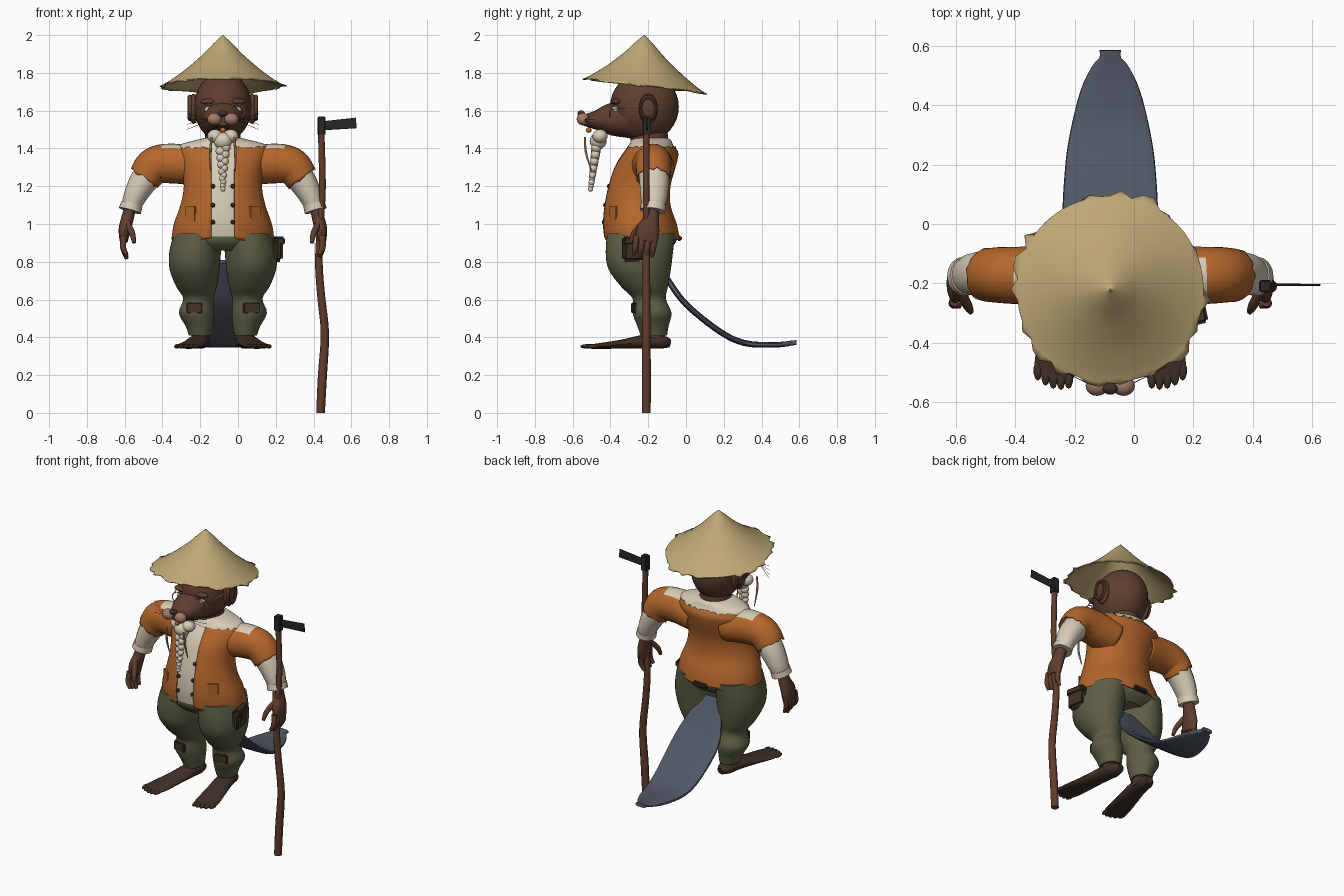
import bpy, bmesh, math, random
from mathutils import Vector, Matrix

random.seed(4)
if "Cube" in bpy.data.objects:
    bpy.data.objects.remove(bpy.data.objects["Cube"])
CX = -0.08  # body centre line


def material(name, r, g, b):
    m = bpy.data.materials.new(name)
    m.use_nodes = True
    m.diffuse_color = (r, g, b, 1)
    m.node_tree.nodes["Principled BSDF"].inputs["Base Color"].default_value = (r, g, b, 1)
    return m


straw = material("straw", 0.52, 0.39, 0.18)
orange = material("orange cloth", 0.46, 0.135, 0.025)
skin = material("brown fur", 0.115, 0.048, 0.028)
olive = material("olive cloth", 0.11, 0.11, 0.06)
cream = material("cream cloth", 0.68, 0.6, 0.47)
slate = material("slate tail", 0.08, 0.095, 0.13)
dark = material("dark leather", 0.05, 0.03, 0.02)
wood = material("staff wood", 0.12, 0.045, 0.025)
tan = material("muzzle tan", 0.36, 0.2, 0.14)
iron = material("dark iron", 0.022, 0.02, 0.018)


def finish(name, bm, mat, thick=0, angle=40):
    bmesh.ops.recalc_face_normals(bm, faces=bm.faces)
    mesh = bpy.data.meshes.new(name)
    bm.to_mesh(mesh)
    bm.free()
    mesh.materials.append(mat)
    ob = bpy.data.objects.new(name, mesh)
    bpy.context.collection.objects.link(ob)
    ob.location.x = CX
    bpy.ops.object.select_all(action='DESELECT')
    ob.select_set(True)
    bpy.context.view_layer.objects.active = ob
    bpy.ops.object.shade_smooth_by_angle(angle=math.radians(angle))
    if thick:
        mod = ob.modifiers.new("thickness", 'SOLIDIFY')
        mod.thickness = thick
    return ob


def dense(rows, k):
    """Catmull-Rom smoothing of a short list of sections."""
    out = []
    for i in range(len(rows) - 1):
        quad = [rows[max(i - 1, 0)], rows[i], rows[i + 1], rows[min(i + 2, len(rows) - 1)]]
        for j in range(k):
            t = j / k
            out.append([b + t * ((c - a) / 2 + t * ((2 * a - 5 * b + 4 * c - d) / 2
                        + t * (3 * b - a - 3 * c + d) / 2)) for a, b, c, d in zip(*quad)])
    return out + [list(rows[-1])]


def skin_rings(name, rings, mat, closed=True, caps=True, thick=0):
    bm = bmesh.new()
    vs = [[bm.verts.new(p) for p in ring] for ring in rings]
    n = len(vs[0])
    for a, b in zip(vs, vs[1:]):
        for i in range(n if closed else n - 1):
            j = (i + 1) % n
            bm.faces.new((a[i], a[j], b[j], b[i]))
    if caps:
        bm.faces.new(vs[0])
        bm.faces.new(vs[-1])
    return finish(name, bm, mat, thick)


def loft(name, rows, mat, k=4, n=40, gap=0, rag=0, caps=True, thick=0):
    """Stack of horizontal ellipses: x, y, z, half width, half depth."""
    rings = []
    for x, y, z, rx, ry in dense(rows, k):
        g = math.asin(min(gap / rx, 0.9)) if gap else 0
        step = (2 * math.pi - 2 * g) / (n - 1 if gap else n)
        angles = [-math.pi / 2 + g + i * step for i in range(n)]
        rings.append([Vector((x + rx * math.cos(a), y + ry * math.sin(a), z)) for a in angles])
    for p in rings[0] + (rings[-1] if rag else []):
        p.z += random.uniform(-rag, rag)
    return skin_rings(name, rings, mat, not gap, caps, thick)


def tube(name, rows, mat, k=4, n=16, up=(0, 1, 0), power=1, rag=0, caps=True, thick=0):
    """Sweep: x, y, z, half width, half height (along up)."""
    rows = dense(rows, k)
    pts = [Vector(r[:3]) for r in rows]
    rings = []
    for i, r in enumerate(rows):
        t = (pts[min(i + 1, len(pts) - 1)] - pts[max(i - 1, 0)]).normalized()
        side = t.cross(Vector(up)).normalized()
        top = side.cross(t)
        ring = []
        for j in range(n):
            c, s = math.cos(j * math.tau / n), math.sin(j * math.tau / n)
            c, s = (math.copysign(abs(v) ** power, v) for v in (c, s))
            jag = t * random.uniform(-rag, rag) if i == len(rows) - 1 else Vector()
            ring.append(pts[i] + side * c * r[3] + top * s * r[4] + jag)
        rings.append(ring)
    return skin_rings(name, rings, mat, True, caps, thick)


def ball(name, loc, size, mat, n=20):
    bm = bmesh.new()
    m = Matrix.Translation(loc) @ Matrix.Diagonal((*size, 1))
    bmesh.ops.create_uvsphere(bm, u_segments=n, v_segments=n // 2 + 2, radius=1, matrix=m)
    return finish(name, bm, mat)


def box(name, loc, size, mat, yaw=0, bevel=0.0):
    bm = bmesh.new()
    m = Matrix.Translation(loc) @ Matrix.Rotation(yaw, 4, 'Z') @ Matrix.Diagonal((*size, 1))
    bmesh.ops.create_cube(bm, size=1, matrix=m)
    if bevel:
        bmesh.ops.bevel(bm, geom=bm.edges[:], offset=bevel, segments=3, affect='EDGES')
    return finish(name, bm, mat)


def hoop(name, loc, radius, thin, mat, axis, squash=1):
    a, b = (Vector((1, 0, 0)), Vector((0, 0, 1))) if axis == 'Y' else (Vector((0, 1, 0)), Vector((0, 0, 1)))
    c = a.cross(b)
    rings = []
    for i in range(25):
        t = i * math.tau / 24
        d = a * math.cos(t) * squash + b * math.sin(t)
        rings.append([Vector(loc) + d * (radius + thin * math.cos(u)) + c * thin * math.sin(u)
                      for u in (j * math.tau / 8 for j in range(8))])
    return skin_rings(name, rings, mat, caps=False)


# Conical straw hat with a torn, tilted brim
hat_profile = dense([(0.002, 2.0), (0.05, 1.955), (0.11, 1.893), (0.2, 1.815), (0.28, 1.757), (0.325, 1.73)], 3)
torn = [random.uniform(0.93, 1.06) if i % 3 else 0.97 for i in range(56)]
hat = []
for r, z in hat_profile:
    ring = []
    for i, f in enumerate(torn):
        a, q = i * math.tau / 56, r * (f if r > 0.32 else 1)
        y = q * math.sin(a)
        ring.append(Vector((q * math.cos(a), y - 0.22, z - 0.12 * y)))
    hat.append(ring)
skin_rings("straw_hat", hat, straw, caps=False, thick=0.006)

# Head, muzzle and neck
ball("head", (0, -0.22, 1.62), (0.152, 0.182, 0.185), skin, 32)
tube("muzzle", [(0, -0.3, 1.555, 0.12, 0.1), (0, -0.4, 1.555, 0.1, 0.085), (0, -0.48, 1.55, 0.07, 0.05),
                (0, -0.54, 1.55, 0.04, 0.03)], skin, up=(0, 0, 1))
loft("neck", [(0, -0.19, 1.38, 0.1, 0.1), (0, -0.2, 1.52, 0.09, 0.1)], skin)
ball("nose", (0, -0.555, 1.585), (0.025, 0.02, 0.016), dark)
ball("mouth", (0, -0.515, 1.497), (0.016, 0.015, 0.014), orange)

# Beard and braid
ball("beard_middle", (0, -0.465, 1.44), (0.05, 0.045, 0.045), cream)
for i in range(13):
    t = i / 12
    ball("beard_braid", (0.014 * (-1) ** i * (1 - t), -0.475 - 0.03 * t, 1.405 - 0.22 * t),
         [0.027 - 0.013 * t] * 3, cream, 12)

# Torso: x, y, z, half width, half depth
torso = [(0, -0.235, 0.92, 0.272, 0.202), (0, -0.247, 1.0, 0.26, 0.198), (0, -0.26, 1.1, 0.225, 0.178),
         (0, -0.25, 1.2, 0.207, 0.168), (0, -0.22, 1.3, 0.22, 0.165), (0, -0.19, 1.37, 0.245, 0.15),
         (0, -0.185, 1.405, 0.24, 0.13)]
loft("jacket", torso, orange, n=60, gap=0.062, rag=0.009, caps=False, thick=0.008)
loft("shirt", [(x, y, z + 0.015, a - 0.014, b - 0.014) for x, y, z, a, b in torso]
     + [(0, -0.185, 1.445, 0.14, 0.105), (0, -0.19, 1.455, 0.1, 0.09)], cream)


def front_y(x, z):
    for a, b in zip(torso, torso[1:]):
        if a[2] <= z <= b[2]:
            t = (z - a[2]) / (b[2] - a[2])
            y, rx, ry = (a[i] + (b[i] - a[i]) * t for i in (1, 3, 4))
            return y - ry * math.sqrt(1 - (x / rx) ** 2)


loft("trouser_seat", [(0, -0.235, 0.86, 0.17, 0.14), (0, -0.235, 0.91, 0.25, 0.185),
                      (0, -0.235, 0.97, 0.25, 0.185)], olive)
box("tail_patch", (0, -0.035, 0.925), (0.1, 0.03, 0.03), dark, bevel=0.008)

# Flat broad tail
tube("tail", [(0, -0.16, 0.8, 0.05, 0.015), (0, -0.1, 0.71, 0.11, 0.016), (0, 0.0, 0.575, 0.158, 0.016),
              (0, 0.18, 0.43, 0.153, 0.016), (0, 0.31, 0.37, 0.135, 0.016), (0, 0.45, 0.36, 0.1, 0.015),
              (0, 0.53, 0.365, 0.062, 0.014), (0, 0.56, 0.37, 0.037, 0.013), (0, 0.585, 0.372, 0.036, 0.013)],
     slate, n=24, up=(0, 0, 1), power=0.6)

for s, side in ((1, "left"), (-1, "right")):
    # Face details
    ball(side + "_cheek_pad", (s * 0.045, -0.545, 1.555), (0.038, 0.034, 0.033), tan)
    ball(side + "_eye", (s * 0.072, -0.372, 1.605), (0.026, 0.02, 0.017), cream)
    ball(side + "_pupil", (s * 0.072, -0.388, 1.605), (0.01, 0.007, 0.01), iron, 12)
    hoop(side + "_spectacle", (s * 0.075, -0.402, 1.598), 0.036, 0.003, straw, 'Y', 1.1)
    tube(side + "_spectacle_arm", [(s * 0.115, -0.4, 1.605, 0.003, 0.003), (s * 0.16, -0.22, 1.63, 0.003, 0.003)],
         straw, n=6, up=(0, 0, 1))
    ball(side + "_brow", (s * 0.075, -0.37, 1.648), (0.045, 0.025, 0.016), skin)
    ball(side + "_ear", (s * 0.155, -0.2, 1.61), (0.028, 0.05, 0.08), skin)
    hoop(side + "_ear_rim", (s * 0.175, -0.2, 1.615), 0.058, 0.012, skin, 'X', 0.7)
    ball(side + "_beard", (s * 0.042, -0.455, 1.465), (0.04, 0.04, 0.036), cream)
    for i in range(4):
        tube(side + "_whisker", [(s * 0.07, -0.54, 1.55, 0.0015, 0.0015),
                                 (s * 0.19, -0.48, 1.5 + 0.028 * i, 0.001, 0.001)], dark, n=4, up=(0, 0, 1))
    tube(side + "_moustache_strand", [(s * 0.06, -0.535, 1.46, 0.005, 0.005), (s * 0.066, -0.53, 1.38, 0.007, 0.007),
                                      (s * 0.066, -0.5, 1.28, 0.003, 0.003)], straw, n=6)

    # Ragged sleeve with a cream shoulder yoke
    sleeve = tube(side + "_sleeve", [(s * 0.12, -0.18, 1.3, 0.1, 0.12), (s * 0.26, -0.175, 1.32, 0.105, 0.1),
                                     (s * 0.36, -0.172, 1.308, 0.1, 0.095), (s * 0.415, -0.172, 1.245, 0.088, 0.09)],
                  orange, k=6, n=28, rag=0.012, caps=False, thick=0.005)
    sleeve.data.materials.append(cream)
    for p in sleeve.data.polygons:
        p.material_index = int(p.normal.z > 0.72 and abs(p.center.x) < 0.32)
    tube(side + "_shirt_sleeve", [(s * 0.37, -0.17, 1.29, 0.08, 0.08), (s * 0.425, -0.168, 1.22, 0.073, 0.078),
                                  (s * 0.468, -0.17, 1.14, 0.06, 0.07), (s * 0.488, -0.175, 1.08, 0.05, 0.058)], cream)
    tube(side + "_cuff", [(s * 0.482, -0.173, 1.105, 0.058, 0.066), (s * 0.492, -0.177, 1.07, 0.06, 0.067)], cream)

    # Hand
    tube(side + "_palm", [(s * 0.488, -0.178, 1.1, 0.03, 0.035), (s * 0.505, -0.185, 1.03, 0.033, 0.042),
                          (s * 0.52, -0.2, 0.97, 0.032, 0.06), (s * 0.525, -0.21, 0.91, 0.022, 0.06)], skin)
    for i in range(4):
        y = -0.165 - 0.032 * i
        tube(side + "_finger", [(s * 0.525, y, 0.94, 0.017, 0.017), (s * 0.528, y - 0.008, 0.875, 0.016, 0.016),
                                (s * 0.508, y - 0.015, 0.815 + 0.012 * abs(i - 1), 0.01, 0.01)], skin, n=10)
    tube(side + "_thumb", [(s * 0.505, -0.23, 1.0, 0.018, 0.018), (s * 0.48, -0.275, 0.95, 0.016, 0.016),
                           (s * 0.47, -0.295, 0.9, 0.01, 0.01)], skin, n=10)

    # Leg, patch and foot
    loft(side + "_trouser_leg", [(s * x, *r) for x, *r in (
        (0.12, -0.17, 0.41, 0.06, 0.07), (0.125, -0.175, 0.46, 0.073, 0.083), (0.14, -0.18, 0.53, 0.093, 0.103),
        (0.13, -0.195, 0.605, 0.08, 0.088), (0.14, -0.22, 0.67, 0.108, 0.125), (0.15, -0.245, 0.76, 0.132, 0.165),
        (0.147, -0.247, 0.85, 0.137, 0.178), (0.13, -0.238, 0.95, 0.13, 0.18))], olive)
    box(side + "_knee_patch", (s * 0.15, -0.275, 0.555), (0.085, 0.02, 0.06), dark, s * 0.15, 0.006)
    loft(side + "_ankle", [(s * 0.12, -0.17, 0.36, 0.05, 0.065), (s * 0.12, -0.17, 0.44, 0.045, 0.055)], skin)
    tube(side + "_foot", [(s * 0.11, -0.085, 0.368, 0.025, 0.022), (s * 0.118, -0.13, 0.376, 0.05, 0.036),
                          (s * 0.13, -0.22, 0.377, 0.057, 0.037), (s * 0.155, -0.34, 0.364, 0.066, 0.024),
                          (s * 0.18, -0.46, 0.354, 0.074, 0.015), (s * 0.19, -0.52, 0.351, 0.062, 0.011)],
         dark, up=(0, 0, 1))
    for i in range(5):
        ball(side + "_toe", (s * (0.14 + 0.026 * i), -0.525 + 0.007 * (i - 1) ** 2 * 0.5, 0.352),
             (0.015, 0.035, 0.012), dark, 10)

    # Pocket and buttons
    box(side + "_pocket", (s * 0.17, front_y(0.17, 1.05) + 0.001, 1.05), (0.065, 0.012, 0.09), orange, s * 0.62, 0.003)
    for z in (1.01, 1.1, 1.2):
        ball(side + "_button", (s * 0.053, front_y(0.053, z) + 0.006, z), (0.012, 0.012, 0.012), iron, 12)

# Hip pouch
box("hip_pouch", (0.285, -0.275, 0.865), (0.05, 0.13, 0.13), dark, 0.2, 0.018)
box("pouch_flap", (0.295, -0.275, 0.91), (0.05, 0.125, 0.045), dark, 0.2, 0.01)

# Walking staff with an iron blade
tube("staff", [(x - CX, -0.21, z, r, r) for x, z, r in (
    (0.437, 0, 0.023), (0.447, 0.2, 0.024), (0.46, 0.42, 0.022), (0.44, 0.62, 0.021), (0.428, 0.8, 0.02),
    (0.436, 1.0, 0.018), (0.447, 1.2, 0.018), (0.44, 1.5, 0.017))], wood, n=12)
box("staff_head", (0.442 - CX, -0.21, 1.52), (0.042, 0.042, 0.1), iron, bevel=0.005)
tube("staff_blade", [(0.45 - CX, -0.205, 1.52, 0.024, 0.005), (0.626 - CX, -0.205, 1.535, 0.028, 0.003)],
     iron, k=1, power=0.4)
